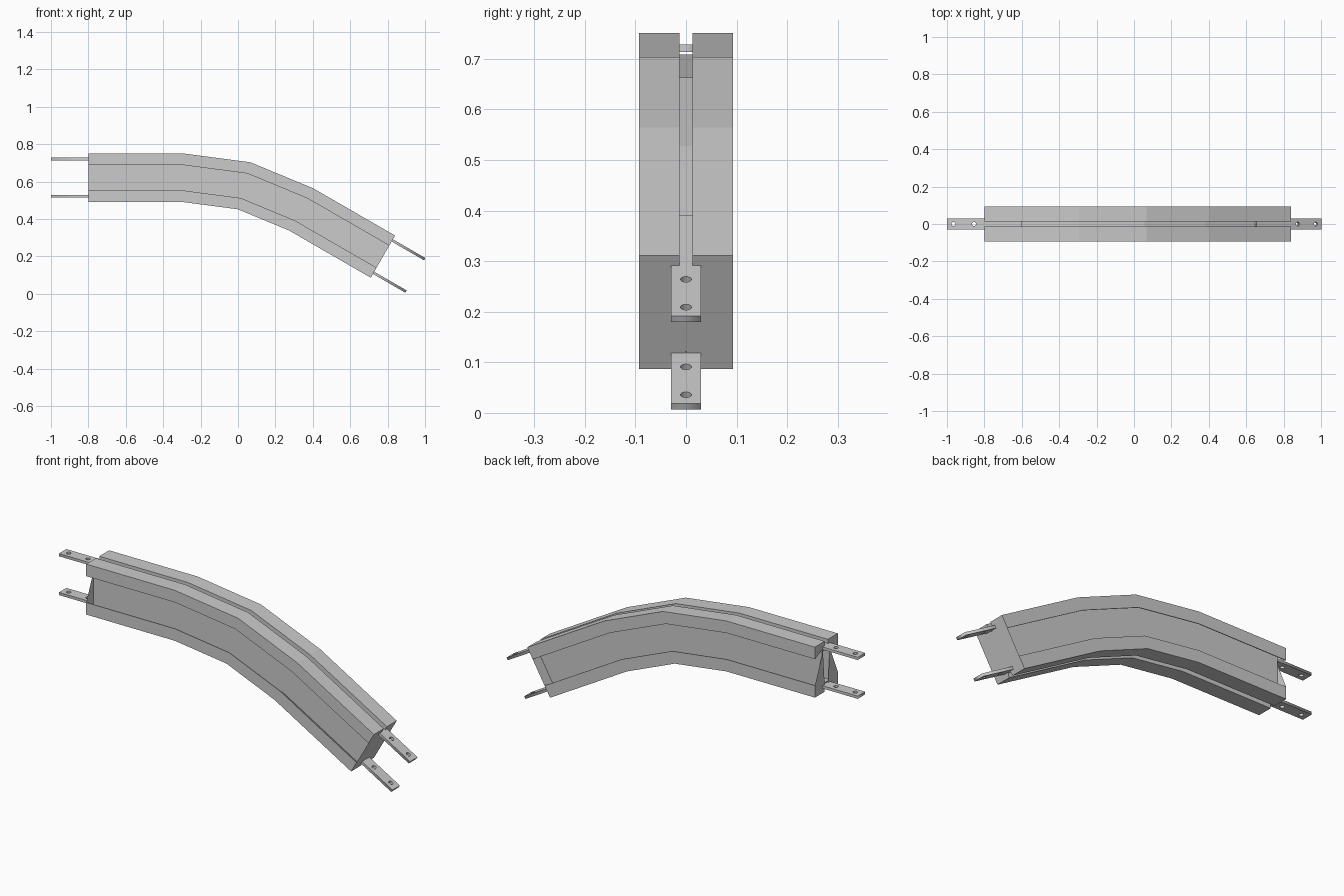
import bpy, bmesh, math

if "Cube" in bpy.data.objects:
    bpy.data.objects.remove(bpy.data.objects["Cube"])

H = 0.26                    # section depth
R, STRAIGHT = 1.395, 0.505  # outer bend radius, straight run length
CX, CZ = -0.295, 0.751 - R  # bend centre
BEND = math.radians(30)


def station(angle, run, d, y):
    """Point at bend angle, shifted along the tangent by run, d below the top face."""
    s, c = math.sin(angle), math.cos(angle)
    return (CX + (R - d) * s + run * c, y, CZ + (R - d) * c - run * s)


# Beam: half section (y, depth), flanges, lips, strap pocket and central tube
quarter = [(0, .042), (.0305, .042), (.0305, .022), (.013, .022), (.013, 0),
           (.093, 0), (.093, .062), (.089, .062), (.089, .004), (.017, .004),
           (.017, .018), (.034, .018)]
half = quarter + [(y, H - d) for y, d in reversed(quarter)]
half += [(0, H - .047), (.028, H - .047), (.028, .047), (0, .047)]

stations = [(0, -STRAIGHT), (0, 0), (BEND / 2, 0), (BEND, 0), (BEND, STRAIGHT)]
bm = bmesh.new()
rings = [[bm.verts.new(station(a, r, d, y)) for y, d in half] for a, r in stations]
n = len(half)
for r0, r1 in zip(rings, rings[1:]):
    for i in range(n):
        j = (i + 1) % n
        if half[i][0] == 0 and half[j][0] == 0:
            continue        # open on the mirror plane
        bm.faces.new((r0[i], r0[j], r1[j], r1[i]))
caps = [bm.faces.new(rings[0][::-1]), bm.faces.new(rings[-1])]
bmesh.ops.triangulate(bm, faces=caps)
bmesh.ops.recalc_face_normals(bm, faces=bm.faces)
mesh = bpy.data.meshes.new("curved_track_beam")
bm.to_mesh(mesh)
bm.free()
beam = bpy.data.objects.new("curved_track_beam", mesh)
bpy.context.collection.objects.link(beam)
mirror = beam.modifiers.new("mirror", 'MIRROR')
mirror.use_axis = (False, True, False)
mirror.merge_threshold = 0.0005


# Connecting straps: flat bars with two bolt holes on the protruding half
def add_loop(curve, pts):
    sp = curve.splines.new('POLY')
    sp.points.add(len(pts) - 1)
    for p, (x, y) in zip(sp.points, pts):
        p.co = (x, y, 0, 1)
    sp.use_cyclic_u = True


def strap(name, angle, run, d, side):
    cu = bpy.data.curves.new(name, 'CURVE')
    cu.dimensions = '2D'
    cu.fill_mode = 'BOTH'
    cu.extrude = 0.007
    add_loop(cu, [(-.2, -.03), (.2, -.03), (.2, .03), (-.2, .03)])
    for hx in (.055, .165):
        add_loop(cu, [(side * hx + .011 * math.cos(k * math.pi / 8),
                       .011 * math.sin(k * math.pi / 8)) for k in range(16)])
    ob = bpy.data.objects.new(name, cu)
    bpy.context.collection.objects.link(ob)
    ob.location = station(angle, run, d, 0)
    ob.rotation_euler = (0, angle, 0)
    bpy.ops.object.select_all(action='DESELECT')
    ob.select_set(True)
    bpy.context.view_layer.objects.active = ob
    bpy.ops.object.convert(target='MESH')


for label, d in (("upper", .030), ("lower", H - .030)):
    strap(label + "_left_strap", 0, -STRAIGHT, d, -1)
    strap(label + "_right_strap", BEND, STRAIGHT, d, 1)
